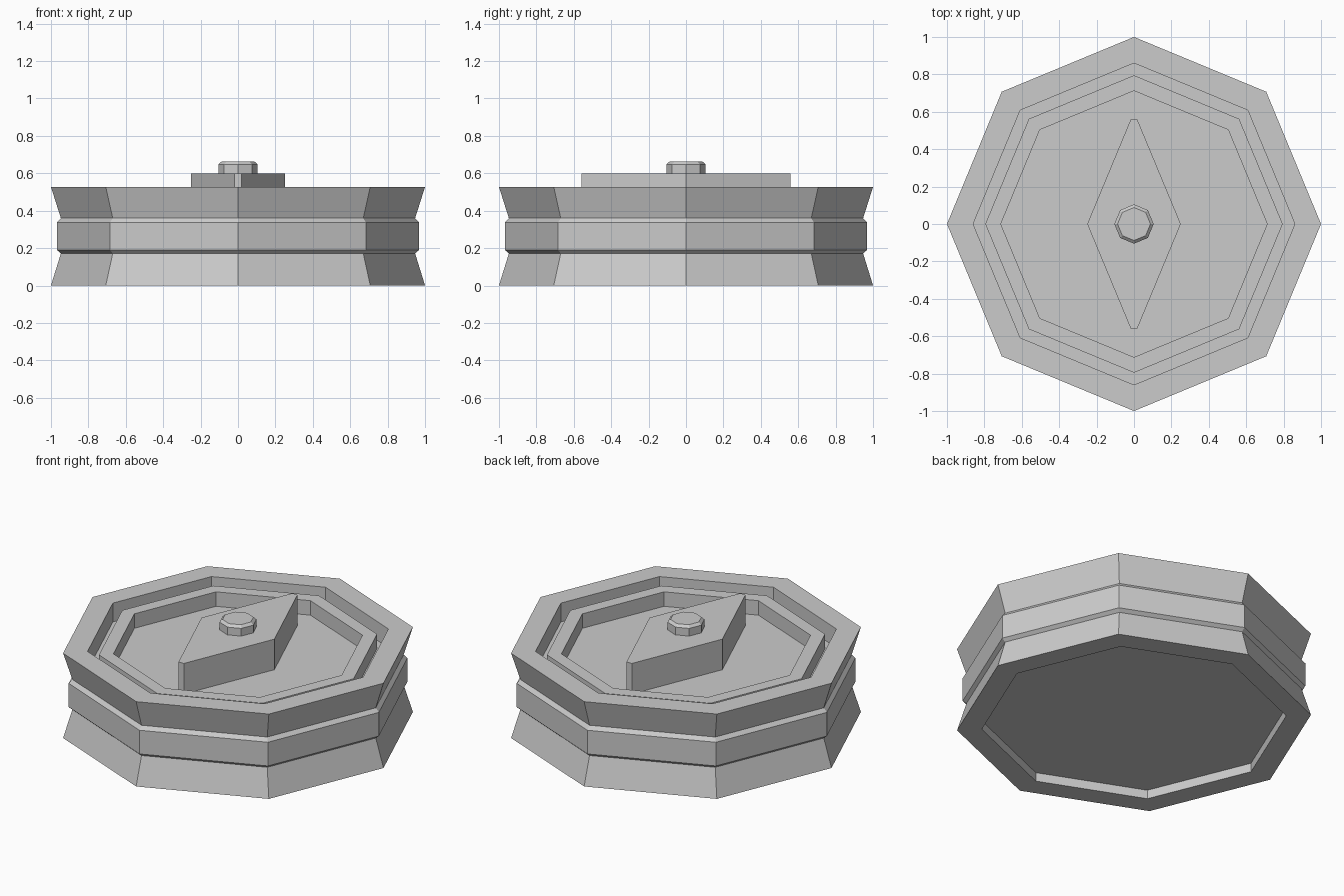
import bpy, bmesh, math

if "Cube" in bpy.data.objects:
    bpy.data.objects.remove(bpy.data.objects["Cube"], do_unlink=True)

SIDES = 8

grey = bpy.data.materials.new("light_grey")
grey.use_nodes = True
grey.diffuse_color = (0.6, 0.6, 0.6, 1)
grey.node_tree.nodes["Principled BSDF"].inputs["Base Color"].default_value = (0.6, 0.6, 0.6, 1)


def finish(name, bm):
    bmesh.ops.recalc_face_normals(bm, faces=bm.faces)
    mesh = bpy.data.meshes.new(name)
    bm.to_mesh(mesh)
    bm.free()
    mesh.materials.append(grey)
    obj = bpy.data.objects.new(name, mesh)
    bpy.context.collection.objects.link(obj)
    return obj


def octagon_lathe(name, profile, closed=False):
    """Sweep (radius, z) points around eight corners; cap the ends or close the loop."""
    bm = bmesh.new()
    rings = []
    for r, z in profile:
        angles = [math.tau * i / SIDES for i in range(SIDES)]
        rings.append([bm.verts.new((r * math.cos(a), r * math.sin(a), z)) for a in angles])
    pairs = list(zip(rings, rings[1:]))
    if closed:
        pairs.append((rings[-1], rings[0]))
    else:
        bm.faces.new(rings[0])
        bm.faces.new(rings[-1])
    for a, b in pairs:
        for i in range(SIDES):
            j = (i + 1) % SIDES
            bm.faces.new((a[i], a[j], b[j], b[i]))
    return finish(name, bm)


def prism(name, outline, bottom, top):
    bm = bmesh.new()
    face = bm.faces.new([bm.verts.new((x, y, bottom)) for x, y in outline])
    extruded = bmesh.ops.extrude_face_region(bm, geom=[face], use_keep_orig=True)
    for v in extruded["geom"]:
        if isinstance(v, bmesh.types.BMVert):
            v.co.z = top
    return finish(name, bm)


# Drum: recessed underside, flared skirts, raised waist band, sunken top
FLOOR = 0.41
octagon_lathe("drum", [
    (0.86, 0.055), (0.86, 0), (1, 0),
    (0.947, 0.172), (0.968, 0.19), (0.968, 0.337), (0.947, 0.36),
    (1, 0.527), (0.86, 0.527), (0.86, FLOOR),
])

# Raised ring standing inside the rim
octagon_lathe("inner_ring", [(0.795, FLOOR), (0.795, 0.5), (0.712, 0.5), (0.712, FLOOR)], closed=True)

# Diamond grip with blunt tips
tip, reach, half = 0.018, 0.558, 0.25
prism("grip", [(half, 0), (tip, reach), (-tip, reach),
               (-half, 0), (-tip, -reach), (tip, -reach)], FLOOR, 0.6)

# Chamfered bolt head on the grip
octagon_lathe("bolt_head", [(0.105, 0.6), (0.105, 0.648), (0.088, 0.663)])
